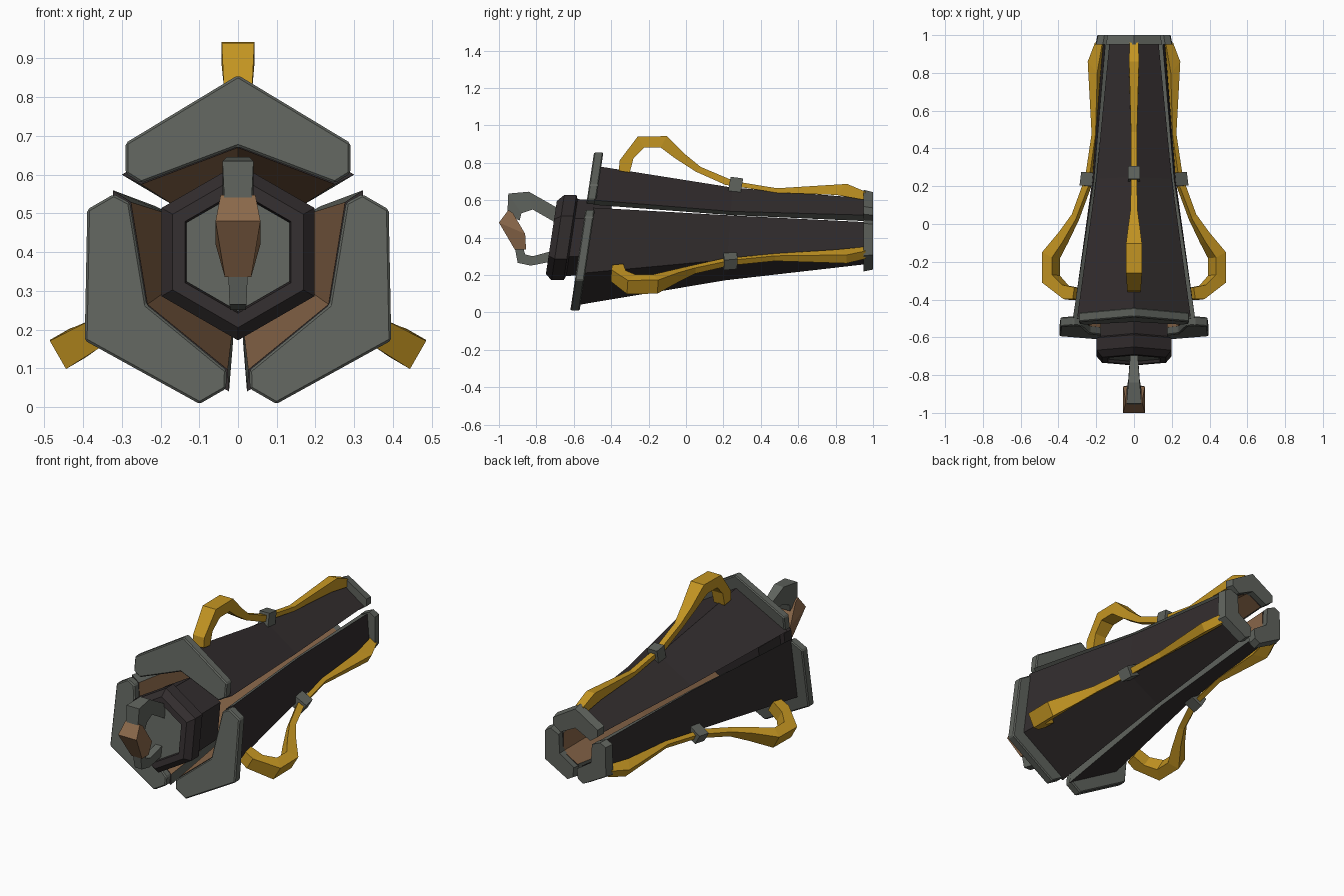
import bpy, bmesh
from math import sin, cos, radians

if "Cube" in bpy.data.objects:
    bpy.data.objects.remove(bpy.data.objects["Cube"])

def material(name, rgb):
    m = bpy.data.materials.new(name)
    m.diffuse_color = (*rgb, 1)
    m.use_nodes = True
    m.node_tree.nodes["Principled BSDF"].inputs["Base Color"].default_value = m.diffuse_color
    return m

DARK = material("dark_shell", (0.032, 0.026, 0.027))
GREY = material("grey_metal", (0.115, 0.125, 0.11))
COPPER = material("copper", (0.26, 0.14, 0.07))
GOLD = material("gold", (0.55, 0.30, 0.016))

def place(x, y, r, ang=0, k=0.15):
    """Turn a point about the long axis and lean the wide end backwards."""
    w = max(0, min(1, (0.95 - y) / 1.46))
    X, Z = x * cos(ang) - r * sin(ang), x * sin(ang) + r * cos(ang)
    return (X, y + k * w * Z, Z + 0.42 - 0.02 * w)

def loft(name, rings, mats, side_mats=None, bevel=0):
    """Skin closed rings of points and cap both ends."""
    bm = bmesh.new()
    vs = [[bm.verts.new(p) for p in ring] for ring in rings]
    n = len(rings[0])
    for a, b in zip(vs, vs[1:]):
        for j in range(n):
            f = bm.faces.new((a[j], a[(j + 1) % n], b[(j + 1) % n], b[j]))
            f.material_index = side_mats[j] if side_mats else 0
    bm.faces.new(vs[0])
    bm.faces.new(vs[-1])
    bmesh.ops.recalc_face_normals(bm, faces=bm.faces)
    me = bpy.data.meshes.new(name)
    bm.to_mesh(me)
    bm.free()
    for m in mats:
        me.materials.append(m)
    ob = bpy.data.objects.new(name, me)
    bpy.context.collection.objects.link(ob)
    if bevel:
        mod = ob.modifiers.new("edge", "BEVEL")
        mod.width, mod.segments = bevel, 1
    return ob

def chevron(half):
    """Mirror a half outline running from outer apex to inner apex."""
    return half + [(-x, r) for x, r in reversed(half[1:-1])]

def strap(sections, to_world):
    """Four-cornered rings from outer point, inner point and half width."""
    return [[to_world(-w, yo, ro), to_world(w, yo, ro), to_world(w, yi, ri), to_world(-w, yi, ri)]
            for yo, ro, yi, ri, w in sections]

# half outlines (x, r) of the shell at three stations
SHELL = [(-0.52, [(0, 0.38), (0.30, 0.20), (0.25, 0.175), (0, 0.27)]),
         (0.23, [(0, 0.257), (0.20, 0.13), (0.165, 0.11), (0, 0.18)]),
         (0.96, [(0, 0.19), (0.13, 0.10), (0.09, 0.068), (0, 0.12)])]
FLANGE = [(0, 0.457), (0.29, 0.282), (0.29, 0.203), (0.25, 0.178), (0, 0.272)]
CAP = [(0, 0.235), (0.148, 0.146), (0.148, 0.105), (0.10, 0.07), (0, 0.12)]
# handle: outer y, outer r, inner y, inner r, half width
HANDLE = [(-0.385, 0.355, -0.325, 0.345, 0.034), (-0.385, 0.41, -0.31, 0.42, 0.036),
          (-0.295, 0.537, -0.255, 0.477, 0.042), (-0.135, 0.537, -0.165, 0.477, 0.042),
          (-0.03, 0.44, -0.085, 0.42, 0.03), (0.06, 0.37, 0.035, 0.345, 0.018),
          (0.25, 0.29, 0.20, 0.272, 0.016), (0.48, 0.25, 0.48, 0.226, 0.016),
          (0.86, 0.268, 0.80, 0.21, 0.026), (0.96, 0.225, 0.96, 0.18, 0.024)]

for i, side in enumerate(("top", "left", "right")):
    a = radians(120 * i)
    # tapering shell with copper lining
    loft("shell_" + side, [[place(x, y, r, a) for x, r in chevron(h)] for y, h in SHELL],
         [DARK, GREY, COPPER], [0, 1, 2, 2, 1, 0])
    # wide flange plate
    loft("flange_" + side, [[place(x, y, r, a) for x, r in chevron(FLANGE)] for y in (-0.56, -0.51)],
         [GREY], bevel=0.006)
    # narrow end cap
    loft("end_cap_" + side, [[place(x * s, y, r * s, a) for x, r in chevron(CAP)]
                             for y, s in ((0.95, 1), (1.0, 0.95))], [GREY])
    # curved handle
    loft("handle_" + side, strap(HANDLE, lambda x, y, r: place(x, y, r, a, 0.08)), [GOLD])
    # handle clamp
    loft("clamp_" + side, strap([(0.215, 0.315, 0.205, 0.225, 0.031), (0.285, 0.305, 0.275, 0.215, 0.031)],
                                lambda x, y, r: place(x, y, r, a)), [GREY])

def hexagon(y, r):
    return [place(r * sin(radians(60 * i)), y, r * cos(radians(60 * i))) for i in range(6)]

# hexagonal hub with recessed face
loft("hub", [hexagon(y, r) for y, r in ((-0.69, 0.152), (-0.72, 0.158), (-0.72, 0.195), (-0.685, 0.228),
                                        (-0.62, 0.228), (-0.61, 0.205), (-0.42, 0.20))], [DARK])
loft("hub_face", [hexagon(-0.705, 0.153), hexagon(-0.68, 0.15)], [GREY])

# ring handle on the hub: two grey arms and a copper grip
def world(x, y, z):
    return (x, y, z)

loft("upper_arm", strap([(-0.69, 0.56, -0.68, 0.47, 0.02), (-0.84, 0.645, -0.82, 0.55, 0.03),
                         (-0.95, 0.635, -0.88, 0.53, 0.04), (-0.955, 0.53, -0.89, 0.49, 0.035)], world), [GREY])
loft("lower_arm", strap([(-0.70, 0.275, -0.69, 0.335, 0.02), (-0.83, 0.25, -0.82, 0.30, 0.02),
                         (-0.90, 0.265, -0.86, 0.31, 0.022), (-0.915, 0.345, -0.87, 0.345, 0.025)], world), [GREY])
loft("grip", strap([(-0.95, 0.547, -0.925, 0.53, 0.045), (-1.0, 0.48, -0.86, 0.42, 0.058),
                    (-0.915, 0.335, -0.855, 0.335, 0.034)], world), [COPPER])
